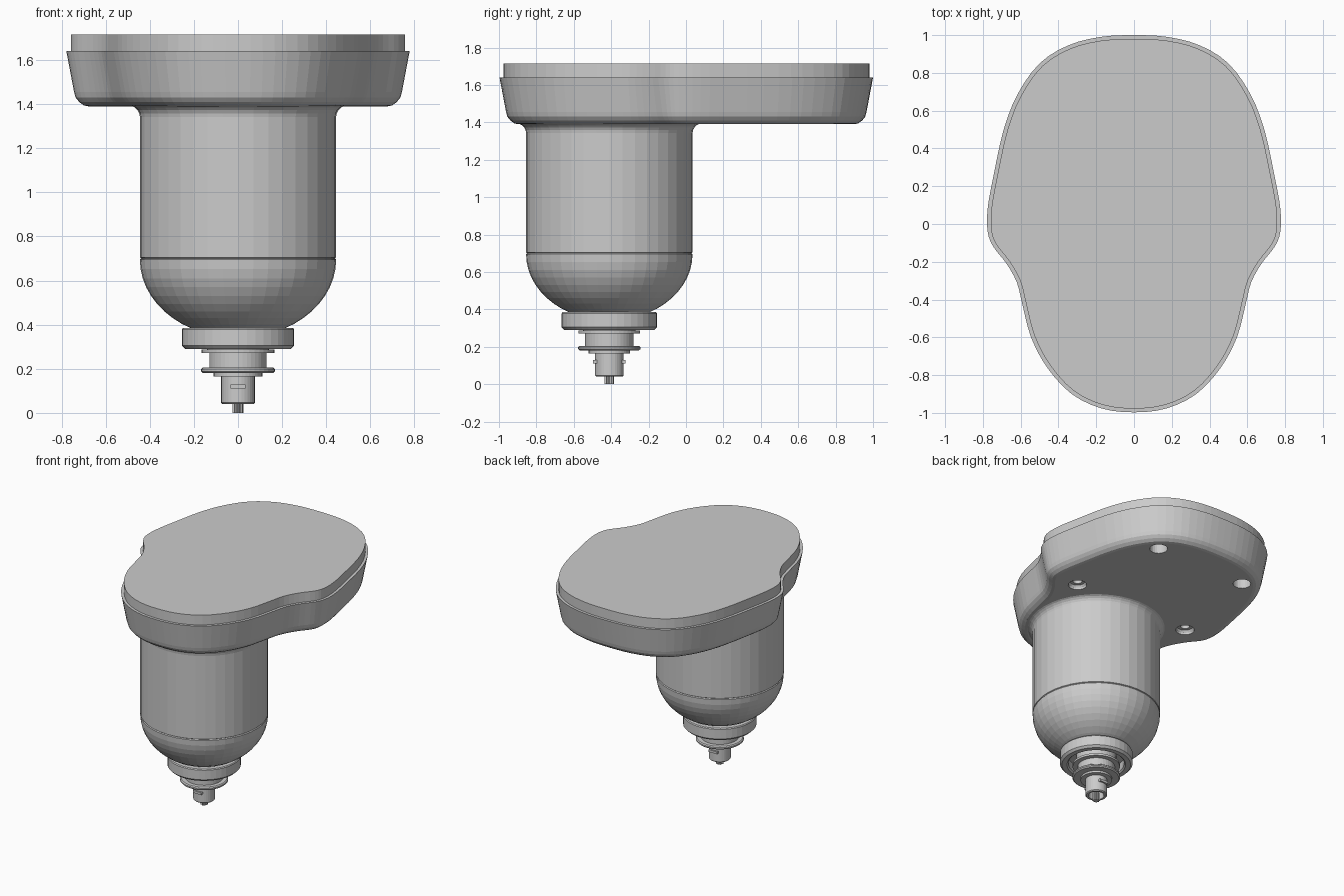
import bpy, bmesh, math
from mathutils import Vector

if "Cube" in bpy.data.objects:
    bpy.data.objects.remove(bpy.data.objects["Cube"])

AXIS_Y = -0.41   # motor axis position


def add_object(name, bm):
    bmesh.ops.recalc_face_normals(bm, faces=bm.faces)
    mesh = bpy.data.meshes.new(name)
    bm.to_mesh(mesh)
    bm.free()
    ob = bpy.data.objects.new(name, mesh)
    bpy.context.collection.objects.link(ob)
    return ob


def stack_loops(name, loops):
    """Skin a list of closed vertex loops and cap both ends."""
    bm = bmesh.new()
    rows = [[bm.verts.new(p) for p in loop] for loop in loops]
    n = len(rows[0])
    for a, b in zip(rows, rows[1:]):
        for i in range(n):
            j = (i + 1) % n
            bm.faces.new((a[i], a[j], b[j], b[i]))
    bm.faces.new(rows[0])
    bm.faces.new(rows[-1])
    return add_object(name, bm)


def lathe(name, profile, sides=40, x=0.0, y=AXIS_Y):
    """Turn (radius, z) pairs around a vertical axis."""
    ang = [2 * math.pi * i / sides for i in range(sides)]
    return stack_loops(name, [[(x + r * math.cos(a), y + r * math.sin(a), z) for a in ang]
                              for r, z in profile])


def smooth_closed(pts, steps=4):
    """Closed Catmull-Rom curve through the points."""
    out, n = [], len(pts)
    for i in range(n):
        p0, p1, p2, p3 = (pts[(i + k) % n] for k in (-1, 0, 1, 2))
        for s in range(steps):
            t = s / steps
            out.append(0.5 * (2 * p1 + (p2 - p0) * t + (2 * p0 - 5 * p1 + 4 * p2 - p3) * t * t
                              + (3 * p1 - p0 - 3 * p2 + p3) * t ** 3))
    return out


def inset(pts, d, z):
    n, loop = len(pts), []
    for i, p in enumerate(pts):
        t = (pts[(i + 1) % n] - pts[i - 1]).normalized()
        loop.append((p.x - t.y * -d, p.y + t.x * -d, z))
    return loop


# mounting head: mirrored outline with tapered, rounded underside and top lip
half = [(0.18, 0.99), (0.35, 0.945), (0.50, 0.85), (0.615, 0.69), (0.69, 0.50), (0.745, 0.25),
        (0.775, 0.08), (0.775, -0.04), (0.745, -0.12), (0.675, -0.21), (0.62, -0.31),
        (0.59, -0.43), (0.545, -0.60), (0.46, -0.76), (0.33, -0.90), (0.17, -0.977)]
outline = ([(0, 1.0)] + half + [(0, -0.997)] + [(-x, y) for x, y in reversed(half)])
outline = smooth_closed([Vector(p) for p in outline], 3)
levels = [(0.10, 1.39), (0.08, 1.394), (0.058, 1.41), (0.042, 1.43), (0.035, 1.455),
          (0.0, 1.64), (0.02, 1.64), (0.02, 1.715)]
head = stack_loops("mounting_head", [inset(outline, d, z) for d, z in levels])

# screw holes in the underside: stepped near the motor, plain at the back
cutters = []
for sx in (-1, 1):
    cutters.append(lathe("stepped_hole_cutter",
                         [(0.065, 1.30), (0.065, 1.405), (0.055, 1.42), (0.032, 1.42), (0.032, 1.56)],
                         24, sx * 0.49, -0.03))
    cutters.append(lathe("plain_hole_cutter", [(0.062, 1.30), (0.062, 1.54)],
                         24, sx * 0.38, 0.72))
for cutter in cutters:
    cutter.hide_render = True
    mod = head.modifiers.new("hole", 'BOOLEAN')
    mod.operation = 'DIFFERENCE'
    mod.solver = 'EXACT'
    mod.object = cutter
    bpy.context.view_layer.objects.active = head
    bpy.ops.object.modifier_apply(modifier=mod.name)
    bpy.data.objects.remove(cutter)

# motor barrel with a fillet flaring into the head
fillet = [(0.497 - 0.052 * math.cos(a), 1.342 + 0.052 * math.sin(a))
          for a in (math.pi / 2 * i / 5 for i in range(6))]
lathe("motor_barrel", [(0.438, 0.70), (0.445, 0.705)] + fillet + [(0.497, 1.41)])

# rounded nose
nose = [(0.445 * math.cos(a), 0.695 - 0.355 * math.sin(a))
        for a in (math.radians(62) * i / 9 for i in range(10))]
lathe("motor_nose", [(0.438, 0.702)] + nose)

# collar ring, recessed from below
lathe("collar_ring", [(0.20, 0.385), (0.25, 0.385), (0.255, 0.378), (0.255, 0.305), (0.24, 0.29),
                      (0.205, 0.29), (0.195, 0.30), (0.195, 0.36)])

# neck with two flanges
lathe("neck", [(0.14, 0.37), (0.14, 0.288), (0.165, 0.288), (0.165, 0.272), (0.13, 0.272),
               (0.13, 0.205), (0.16, 0.205), (0.167, 0.198), (0.167, 0.188), (0.158, 0.18),
               (0.11, 0.18), (0.11, 0.165), (0.06, 0.165)])

# hollow output collar
lathe("output_collar", [(0.06, 0.17), (0.076, 0.17), (0.076, 0.046), (0.07, 0.04),
                        (0.055, 0.04), (0.052, 0.045), (0.052, 0.15)], 32)

# small side tabs on the collar
for sy in (-1, 1):
    bm = bmesh.new()
    bmesh.ops.create_cube(bm, size=1)
    bmesh.ops.scale(bm, vec=(0.07, 0.03, 0.018), verts=bm.verts)
    bmesh.ops.translate(bm, vec=(0, AXIS_Y + sy * 0.071, 0.12), verts=bm.verts)
    add_object("collar_tab", bm)

# splined drive pin
spline = []
for i in range(32):
    r = 0.026 if i % 4 < 2 else 0.019
    a = 2 * math.pi * i / 32
    spline.append((r * math.cos(a), AXIS_Y + r * math.sin(a)))
stack_loops("drive_pin", [[(x, y, z) for x, y in spline] for z in (0.0, 0.16)])
